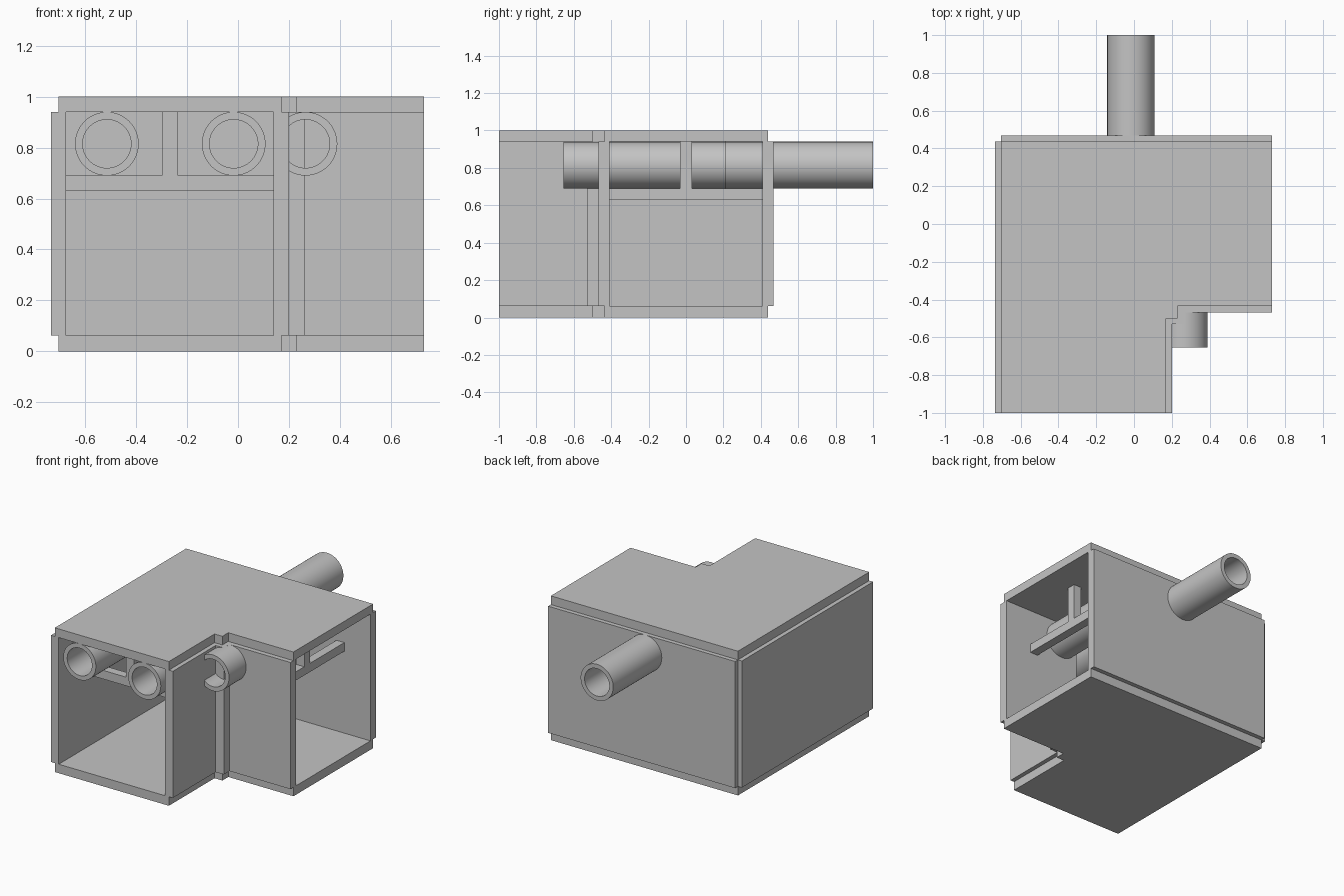
import bpy, bmesh, math

if "Cube" in bpy.data.objects:
    bpy.data.objects.remove(bpy.data.objects["Cube"])

grey = bpy.data.materials.new("light_grey")
grey.diffuse_color = (0.55, 0.55, 0.55, 1)
grey.use_nodes = True
grey.node_tree.nodes["Principled BSDF"].inputs["Base Color"].default_value = grey.diffuse_color


def finish(name, bm):
    bmesh.ops.recalc_face_normals(bm, faces=bm.faces)
    mesh = bpy.data.meshes.new(name)
    bm.to_mesh(mesh)
    bm.free()
    mesh.materials.append(grey)
    ob = bpy.data.objects.new(name, mesh)
    bpy.context.collection.objects.link(ob)
    return ob


def prism(name, outline, z0, z1, swap=None):
    """Extrude an outline along z; swap maps the point to another plane."""
    bm = bmesh.new()
    swap = swap or (lambda a, b, c: (a, b, c))
    face = bm.faces.new([bm.verts.new(swap(a, b, z0)) for a, b in outline])
    ext = bmesh.ops.extrude_face_region(bm, geom=[face])
    p0, p1 = swap(0, 0, z0), swap(0, 0, z1)
    move = [q - p for p, q in zip(p0, p1)]
    bmesh.ops.translate(bm, vec=move, verts=[v for v in ext["geom"] if isinstance(v, bmesh.types.BMVert)])
    return finish(name, bm)


def box(name, x0, x1, y0, y1, z0, z1):
    return prism(name, [(x0, y0), (x1, y0), (x1, y1), (x0, y1)], z0, z1)


def tube(name, x, y0, y1, z=0.815, outer=0.125, inner=0.095, n=64):
    """Hollow pipe running along y."""
    bm = bmesh.new()
    rings = []
    for r, y in ((outer, y0), (outer, y1), (inner, y1), (inner, y0)):
        rings.append([bm.verts.new((x + r * math.cos(2 * math.pi * i / n), y,
                                    z + r * math.sin(2 * math.pi * i / n))) for i in range(n)])
    for k in range(4):
        a, b = rings[k], rings[(k + 1) % 4]
        for i in range(n):
            j = (i + 1) % n
            bm.faces.new((a[i], a[j], b[j], b[i]))
    ob = finish(name, bm)
    bpy.context.view_layer.objects.active = ob
    ob.select_set(True)
    bpy.ops.object.shade_smooth_by_angle(angle=math.radians(35))
    ob.select_set(False)


# L-shaped floor and roof slabs with a small step at the inner corner
slab = [(-0.705, -1), (0.17, -1), (0.17, -0.5), (0.23, -0.5), (0.23, -0.435),
        (0.73, -0.435), (0.73, 0.438), (-0.705, 0.438)]
prism("floor_slab", slab, 0, 0.062)
prism("roof_slab", slab, 0.94, 1)

# Walls, set outward from the slab edges
box("left_wall", -0.735, -0.675, -1, 0.438, 0.062, 0.94)
box("back_wall", -0.705, 0.73, 0.408, 0.468, 0.062, 0.94)
box("inner_side_wall", 0.14, 0.20, -1, -0.50, 0.062, 0.94)
box("inner_front_wall", 0.23, 0.73, -0.468, -0.408, 0.062, 0.94)
box("inner_corner_post", 0.14, 0.262, -0.53, -0.408, 0.062, 0.94)


# T-shaped pipe hangers under the roof
def tee(lo, hi):
    mid = (lo + hi) / 2
    return [(lo, 0.63), (hi, 0.63), (hi, 0.69), (mid + 0.031, 0.69), (mid + 0.031, 0.94),
            (mid - 0.031, 0.94), (mid - 0.031, 0.69), (lo, 0.69)]


prism("front_hanger", tee(-0.675, 0.14), -0.80, -0.74, lambda a, b, c: (a, c, b))
prism("side_hanger", tee(-0.41, 0.41), 0.47, 0.53, lambda a, b, c: (c, a, b))

# Pipes
tube("left_pipe", -0.515, -1, 0.41)
tube("through_pipe", -0.017, -1, 1)
tube("short_pipe", 0.265, -0.655, 0.215)
